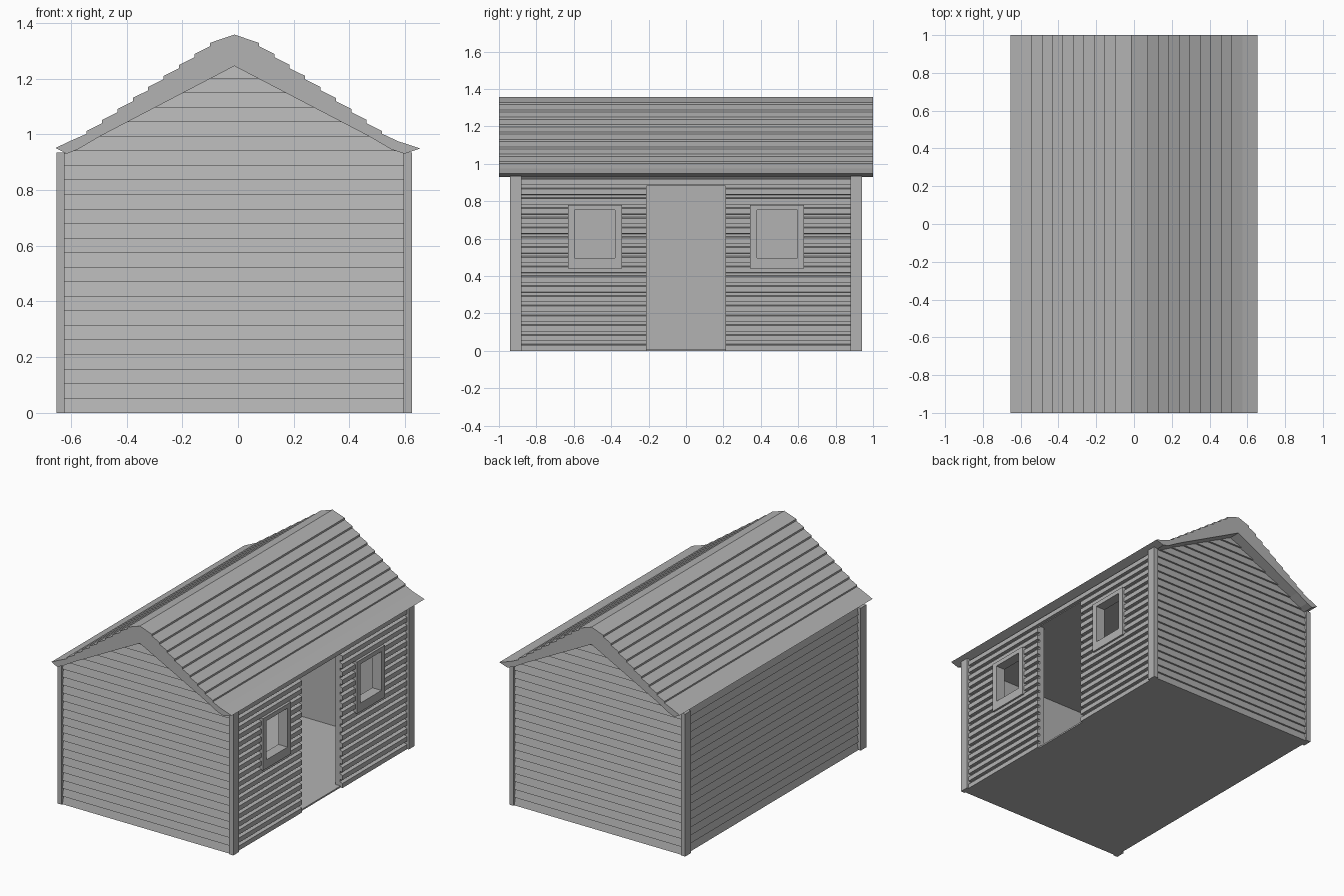
import bpy, bmesh
from mathutils import Vector

if "Cube" in bpy.data.objects:
    bpy.data.objects.remove(bpy.data.objects["Cube"])

grey = bpy.data.materials.new("plain grey")
grey.diffuse_color = (0.45, 0.45, 0.45, 1)
grey.use_nodes = True
grey.node_tree.nodes["Principled BSDF"].inputs["Base Color"].default_value = grey.diffuse_color
RIDGE = -0.013


def finish(name, bm):
    bmesh.ops.recalc_face_normals(bm, faces=bm.faces[:])
    me = bpy.data.meshes.new(name)
    bm.to_mesh(me)
    bm.free()
    me.materials.append(grey)
    ob = bpy.data.objects.new(name, me)
    bpy.context.collection.objects.link(ob)
    return ob


def prism_bm(pts, axis, a, b):
    """Extrude a (horizontal, z) outline along axis x or y."""
    bm = bmesh.new()
    place = (lambda h, z, t: (h, t, z)) if axis == 'y' else (lambda h, z, t: (t, h, z))
    face = bm.faces.new([bm.verts.new(place(h, z, a)) for h, z in pts])
    new = bmesh.ops.extrude_face_region(bm, geom=[face])['geom']
    d = Vector((0, b - a, 0)) if axis == 'y' else Vector((b - a, 0, 0))
    bmesh.ops.translate(bm, vec=d, verts=[v for v in new if isinstance(v, bmesh.types.BMVert)])
    return bm


def box(name, x0, x1, y0, y1, z0, z1):
    return finish(name, prism_bm([(x0, z0), (x1, z0), (x1, z1), (x0, z1)], 'y', y0, y1))


def cut(ob, cutter):
    m = ob.modifiers.new("cut", 'BOOLEAN')
    m.operation = 'DIFFERENCE'
    m.solver = 'EXACT'
    m.object = cutter
    bpy.context.view_layer.objects.active = ob
    bpy.ops.object.modifier_apply(modifier=m.name)
    bpy.data.objects.remove(cutter)


def lap_outline(outer, inner, step, pitch, n):
    """Lapped boards: each leans out at its lower edge."""
    pts = [(inner, pitch * n), (inner, 0)]
    for i in range(n):
        pts += [(outer, pitch * i), (outer - step, pitch * (i + 1))]
    return pts


# floor and flat ceiling
box("floor", -0.625, 0.598, -0.925, 0.925, 0, 0.01)
box("ceiling", -0.60, 0.57, -0.90, 0.90, 0.885, 0.90)

# end walls with lapped boards, trimmed to the gable
for s, name in ((-1, "front_end_wall"), (1, "back_end_wall")):
    pts = [(s * h, z) for h, z in lap_outline(0.932, 0.88, 0.012, 0.0522, 24)]
    bm = prism_bm(pts, 'x', -0.622, 0.596)
    for side in (-1, 1):
        r = bmesh.ops.bisect_plane(bm, geom=bm.verts[:] + bm.edges[:] + bm.faces[:],
                                   plane_co=(RIDGE, 0, 1.25), plane_no=(side * 0.525, 0, 1),
                                   clear_outer=True)
        bmesh.ops.holes_fill(bm, edges=[e for e in r['geom_cut'] if isinstance(e, bmesh.types.BMEdge)])
    finish(name, bm)

# plain long wall with lapped boards
pts = [(-h, z) for h, z in lap_outline(0.636, 0.58, 0.012, 0.0522, 18)]
finish("left_wall", prism_bm(pts, 'y', -0.90, 0.90))

# entrance wall with deep grooved boards
pitch, n = 0.0522, 18
pts = [(0.56, pitch * n), (0.56, 0)]
for i in range(n):
    z = i * pitch
    pts += [(0.612, z), (0.612, z + 0.030), (0.592, z + 0.036), (0.592, z + pitch - 0.001)]
wall = finish("right_wall", prism_bm(pts, 'y', -0.90, 0.90))
cut(wall, box("door_cutter", 0.5, 0.7, -0.21, 0.21, -0.05, 0.882))

# window openings and frames
for s in (-1, 1):
    c = s * 0.487
    cut(wall, box("window_cutter", 0.5, 0.7, c - 0.12, c + 0.12, 0.48, 0.76))
    frame = box("window_frame", 0.558, 0.625, c - 0.145, c + 0.145, 0.44, 0.78)
    cut(frame, box("pane_cutter", 0.5, 0.7, c - 0.108, c + 0.108, 0.497, 0.752))

# corner posts
for s in (-1, 1):
    ya, yb = sorted((s * 0.88, s * 0.94))
    box("right_corner_post", 0.594, 0.624, ya, yb, 0, 0.935)
    box("left_corner_post", -0.652, -0.622, ya, yb, 0, 0.935)


# roof: ridge cap, eight stepped boards each side, flared eaves
def slope(side):
    pts = [(RIDGE + side * 0.088, 1.328)]
    for i in range(8):
        u, z = 0.088 + 0.0553 * i, 1.328 - 0.0395 * i
        pts += [(RIDGE + side * u, z - 0.012),
                (RIDGE + side * (u + 0.0553), z - 0.0395)]
    pts.append((RIDGE + side * 0.53, 1.002))
    return pts


right = slope(1) + [(0.575, 0.975), (0.655, 0.949), (0.598, 0.93), (0.55, 0.946), (0.47, 0.993)]
left = slope(-1) + [(-0.60, 0.977), (-0.655, 0.951), (-0.615, 0.93), (-0.575, 0.946), (-0.495, 0.993)]
outline = [(RIDGE, 1.358)] + right + [(RIDGE, 1.245)] + left[::-1]
finish("roof", prism_bm(outline, 'y', -1, 1))
